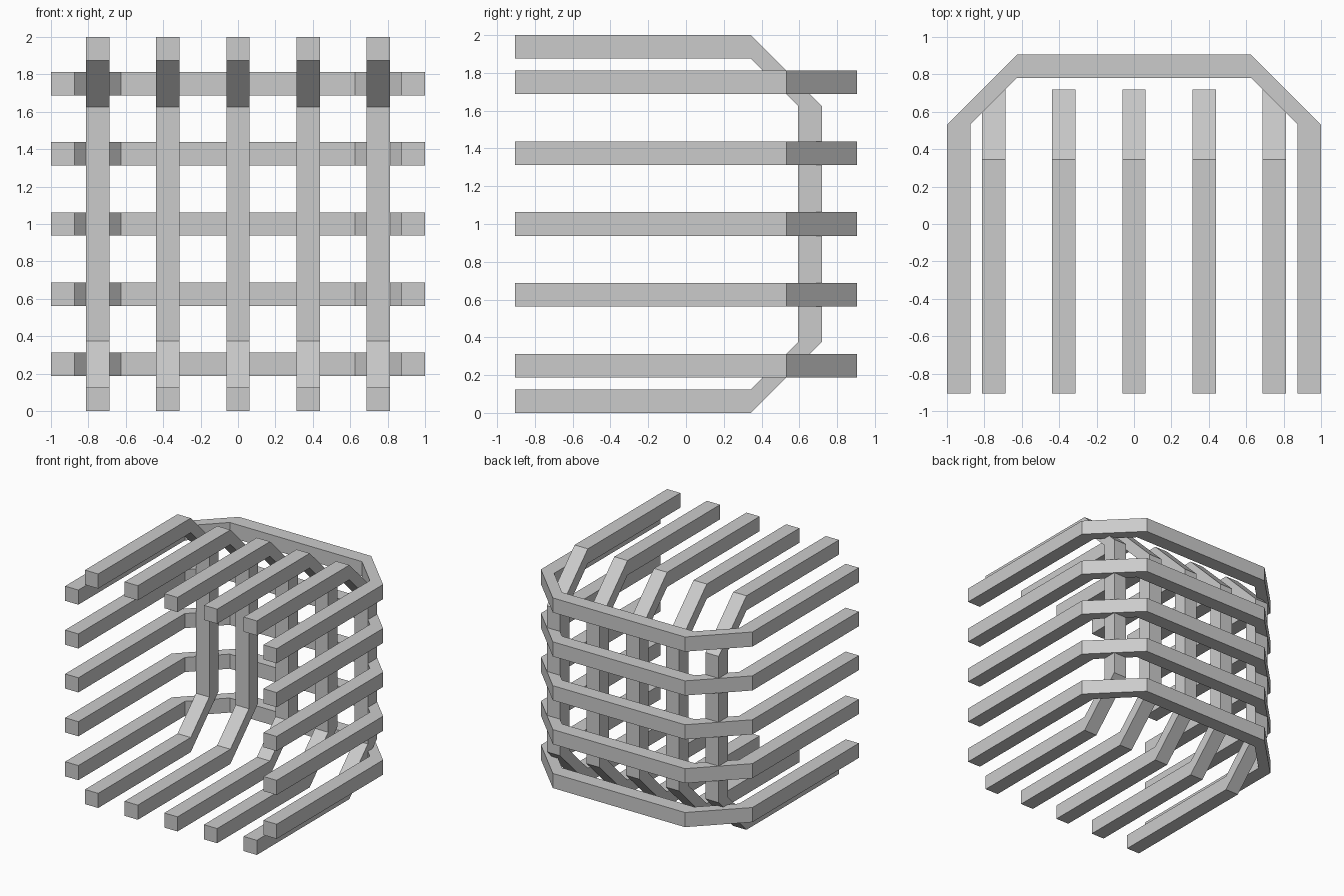
import bpy, bmesh

if "Cube" in bpy.data.objects:
    bpy.data.objects.remove(bpy.data.objects["Cube"])

BAR = 0.125       # square bar thickness
BACK = -0.90625   # y of the open front ends
OFFSETS = [-0.75, -0.375, 0.0, 0.375, 0.75]


def u_outline(half, bend, depth):
    """Points of a chamfered U: half width, height where the bend starts, depth of closed end."""
    c = depth - bend
    return [(-half, BACK), (-half, bend), (c - half, depth),
            (half - c, depth), (half, bend), (half, BACK)]


def u_bar(name, outer, inner, place):
    """Sweep a square section between two outlines; place maps (u, v, w) to xyz."""
    bm = bmesh.new()
    rings = []
    for o, i in zip(outer, inner):
        rings.append([bm.verts.new(place(p[0], p[1], w)) for p, w in
                      ((o, -BAR / 2), (o, BAR / 2), (i, BAR / 2), (i, -BAR / 2))])
    for a, b in zip(rings, rings[1:]):
        for k in range(4):
            n = (k + 1) % 4
            bm.faces.new((a[k], a[n], b[n], b[k]))
    bm.faces.new(rings[0])
    bm.faces.new(rings[-1])
    bmesh.ops.recalc_face_normals(bm, faces=bm.faces)
    mesh = bpy.data.meshes.new(name)
    bm.to_mesh(mesh)
    bm.free()
    obj = bpy.data.objects.new(name, mesh)
    bpy.context.collection.objects.link(obj)


# Horizontal bars wrapping the sides and back
h_out = u_outline(1.0, 0.53125, 0.90625)
h_in = u_outline(1.0 - BAR, 0.53125, 0.90625 - BAR)
# Vertical bars wrapping the floor, back and roof, inside the horizontal ones
v_out = u_outline(1.0, 0.34375, 0.71875)
v_in = u_outline(1.0 - BAR, 0.34375, 0.71875 - BAR)

for n, off in enumerate(OFFSETS, 1):
    u_bar(f"horizontal_bar_{n}", h_out, h_in,
          lambda u, v, w: (u, v, 1 + off + w))
    u_bar(f"vertical_bar_{n}", v_out, v_in,
          lambda u, v, w: (off + w, v, 1 + u))
